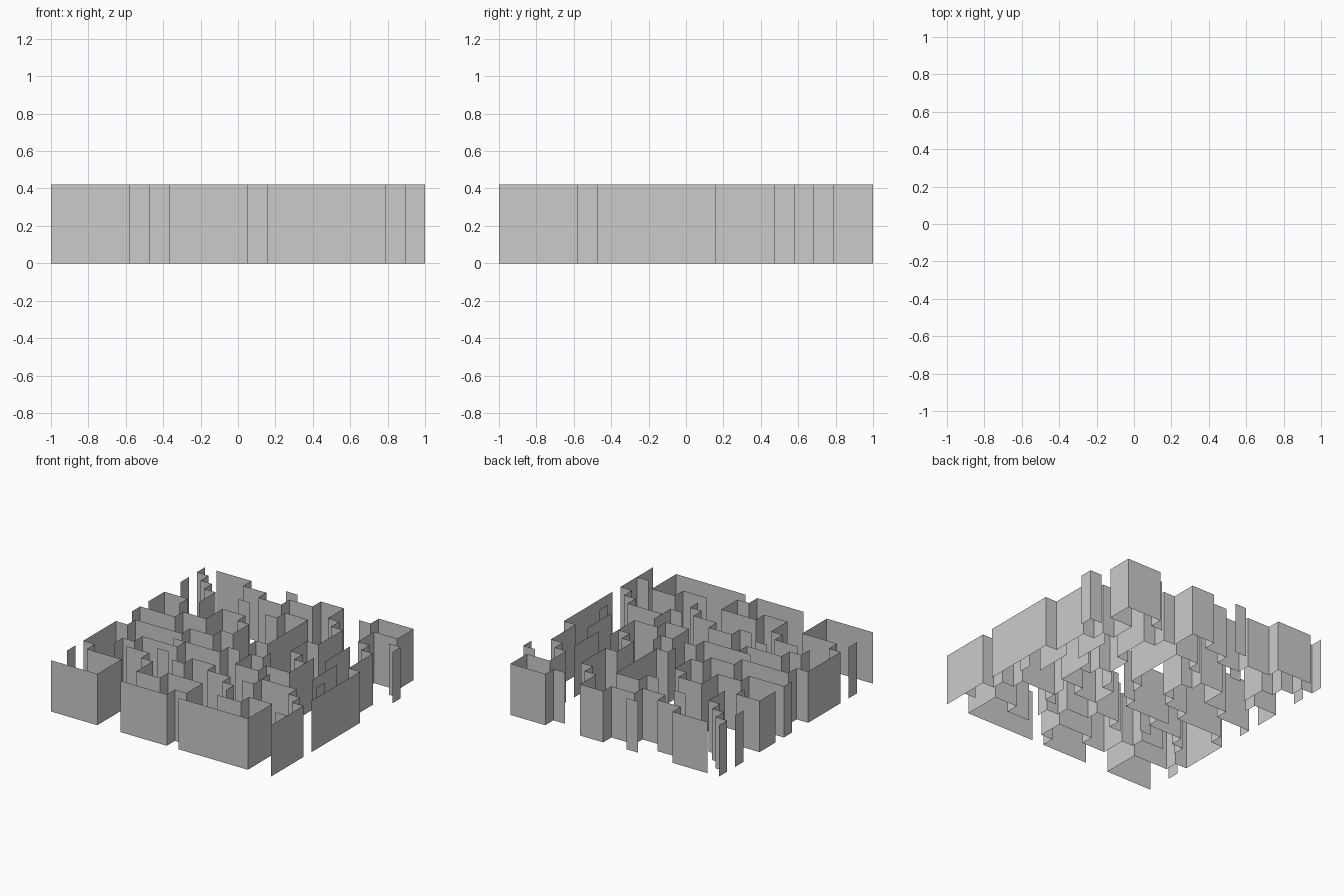
import bpy, bmesh

if "Cube" in bpy.data.objects:
    bpy.data.objects.remove(bpy.data.objects["Cube"])

CELL = 2 / 19           # 19 x 19 cell maze
HEIGHT = 4 * CELL       # walls are four cells tall
STEP = {"R": (1, 0), "L": (-1, 0), "U": (0, 1), "D": (0, -1)}


def wall(name, i, j, moves):
    """Thin sheet wall starting at grid corner (i, j) and following moves such as 'R3 D1'."""
    path = [(i, j)]
    for m in moves.split():
        dx, dy = STEP[m[0]]
        n = int(m[1:])
        i, j = i + dx * n, j + dy * n
        path.append((i, j))
    bm = bmesh.new()
    base = [bm.verts.new((a * CELL - 1, b * CELL - 1, 0)) for a, b in path]
    top = [bm.verts.new((v.co.x, v.co.y, HEIGHT)) for v in base]
    for k in range(len(path) - 1):
        bm.faces.new((base[k], base[k + 1], top[k + 1], top[k]))
    mesh = bpy.data.meshes.new(name)
    bm.to_mesh(mesh)
    bm.free()
    bpy.context.collection.objects.link(bpy.data.objects.new(name, mesh))


# Back walls
wall("back_left_wall", 0, 19, "D1 R1 D1 R1 D1 R1 D2")
wall("back_long_wall", 1, 19, "R3 D1 R2 D1 R2 U1 R2 U1 R2 D2 R1 D1 R1 D3 L1 D2 R1 D1 R1")
wall("back_stub", 7, 19, "R1")
wall("back_right_wall", 14, 18, "R1 U1 R3 D2 L2 D2 R1 D1 R1 D3 R1 D6")

# Right side walls
wall("right_corner_stub", 18, 16, "R1 D1")
wall("right_inner_panel_back", 16, 14, "D3")
wall("right_inner_panel_mid", 17, 11, "D3")
wall("right_inner_stub", 18, 8, "D1")
wall("right_front_wall", 14, 6, "R3 D1 R1 D1 R1 D4")
wall("right_front_stub", 18, 2, "R1")

# Centre walls
wall("centre_back_stub", 5, 16, "R1")
wall("centre_back_wall", 8, 15, "R1 U1 R2 D5 L1 D1")
wall("centre_right_wall", 15, 11, "D3 L2 D1 L2 U2 R1 U1")
wall("centre_left_wall", 5, 8, "R4 U1 R1")
wall("centre_front_wall", 7, 5, "R1 U1 R2 D1 R2 D1 R1 D1")
wall("centre_front_corner", 13, 5, "R1 U2")

# Left side walls
wall("left_back_stub", 0, 17, "D1")
wall("left_back_corner", 0, 12, "U2 R2 D1")
wall("left_long_wall", 0, 10, "U1 R3 U1 R2 U2 R2 D1 R1 D2 L1 D1 L2 D1 L4 "
     "D1 L1 D4 R1 D1 R3 D3 L4")
wall("left_front_stub", 0, 3, "D1")
wall("left_inner_wall", 2, 5, "U1 R1 U1 R3 U1")
wall("left_inner_stub", 5, 6, "R1")

# Front walls
wall("front_centre_wall", 3, 5, "R2 D1 R1 D2 R2 U1 R3 D2 L1 D1 L4")
wall("front_right_wall", 13, 2, "R2 U1 R2 D3 L6")
